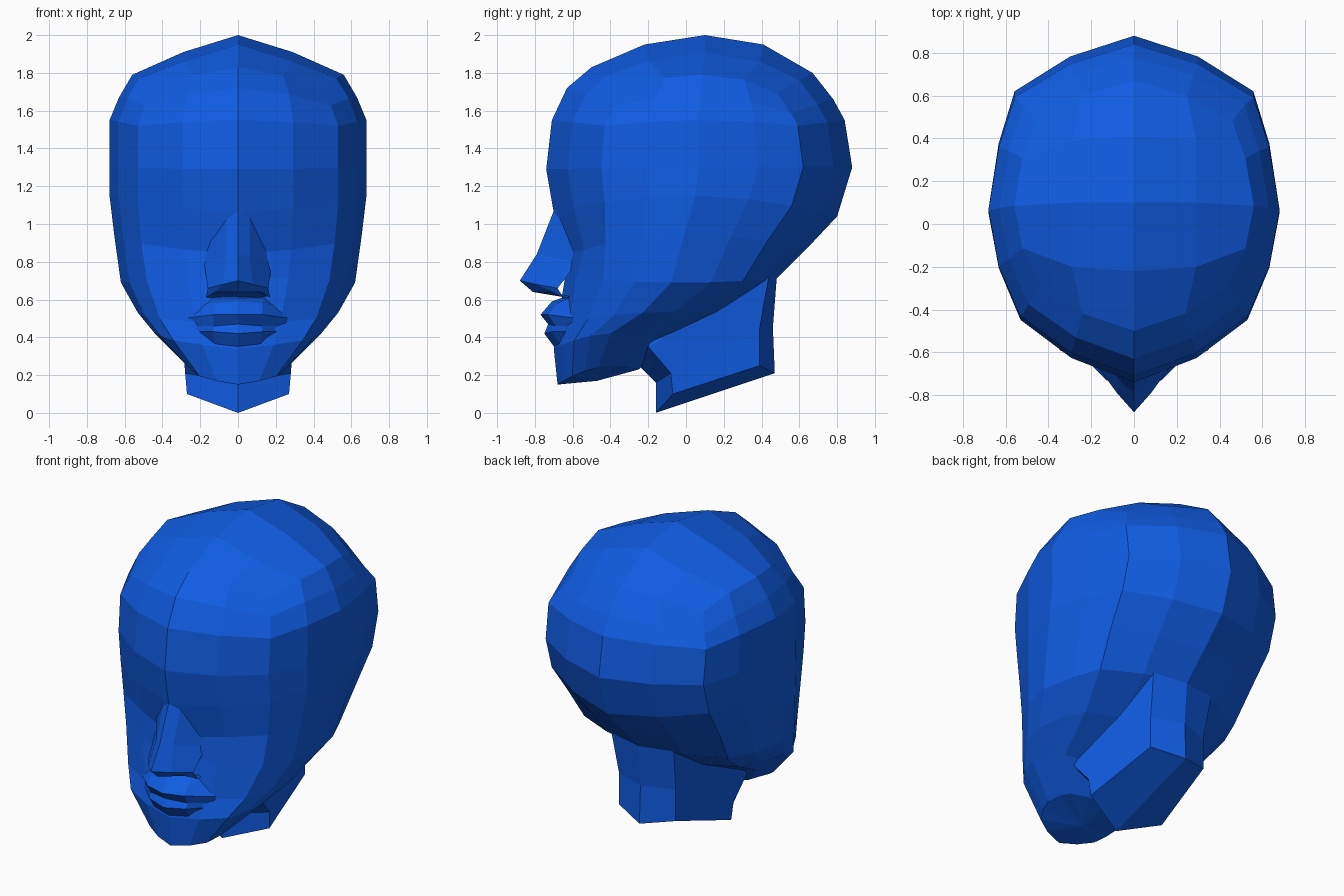
import bpy, bmesh

if "Cube" in bpy.data.objects:
    bpy.data.objects.remove(bpy.data.objects["Cube"])

blue = bpy.data.materials.new("blue")
blue.diffuse_color = (0.005, 0.108, 0.77, 1)
blue.use_nodes = True
blue.node_tree.nodes["Principled BSDF"].inputs["Base Color"].default_value = blue.diffuse_color


def make_object(name, verts, faces, closed=True):
    """Flat-shaded object from points and faces."""
    bm = bmesh.new()
    vs = [bm.verts.new(v) for v in verts]
    for f in faces:
        bm.faces.new([vs[i] for i in f])
    if closed:
        bmesh.ops.recalc_face_normals(bm, faces=bm.faces[:])
    me = bpy.data.meshes.new(name)
    bm.to_mesh(me)
    bm.free()
    me.materials.append(blue)
    ob = bpy.data.objects.new(name, me)
    bpy.context.collection.objects.link(ob)
    return ob


# --- Skull and jaw: loft of tilted rings, 16 points each ---
# outline of a half ring: (share of half width, share of depth), front to back
OUTLINE = [(0, 0), (.43, .07), (.78, .18), (.93, .33), (1, .5),
           (.93, .69), (.82, .84), (.44, .94), (0, 1)]
CORNER = [0, .35, 1, .25, 0, .25, 1, .35, 0]
# front y, front z, half width, side z, back y, back z, corner drop, cheek shift
RINGS = [
    (-.50, 1.83, .56, 1.79, .67, 1.80, .10, 0),
    (-.63, 1.72, .63, 1.67, .78, 1.66, .07, 0),
    (-.71, 1.55, .68, 1.55, .84, 1.55, .03, 0),
    (-.74, 1.29, .68, 1.30, .88, 1.30, 0, 0),
    (-.70, 1.06, .68, 1.15, .80, 1.04, 0, 0),
    (-.66, .84, .655, .94, .64, .87, 0, .03),
    (-.64, .72, .62, .69, .48, .71, 0, -.02),
    (-.68, .47, .53, .53, .22, .53, 0, 0),
    (-.70, .34, .44, .42, -.10, .36, 0, 0),
    (-.68, .15, .26, .24, -.25, .23, 0, 0),
]
verts, faces = [], []
for yf, zf, w, zs, yb, zb, drop, cheek in RINGS:
    half = []
    for k, (u, t) in enumerate(OUTLINE):
        z = zf * (1 - t) * (1 - 2 * t) + zs * 4 * t * (1 - t) + zb * t * (2 * t - 1)
        y = yf + (yb - yf) * t + (cheek if k == 1 else 0)
        half.append((u * w, y, z - drop * CORNER[k]))
    verts += half + [(-x, y, z) for x, y, z in half[7:0:-1]]
for r in range(len(RINGS) - 1):
    for k in range(16):
        n = (k + 1) % 16
        faces.append((r * 16 + k, r * 16 + n, r * 16 + 16 + n, r * 16 + 16 + k))

# crown: 4 x 4 patch closing the top ring
grid = {}
for j in range(5):
    for i in range(-2, 3):
        if j == 0:
            k = abs(i)
        elif j == 4:
            k = 8 - abs(i)
        elif abs(i) == 2:
            k = 2 + j
        else:
            y, z = [(-.22, 1.95), (.10, 2.0), (.41, 1.95)][j - 1]
            grid[i, j] = len(verts)
            verts.append((i * .29, y if i == 0 else .1 + (y - .1) * .94,
                          z - .09 * abs(i)))
            continue
        grid[i, j] = k if i >= 0 else (16 - k) % 16
for j in range(4):
    for i in range(-2, 2):
        faces.append((grid[i, j], grid[i + 1, j], grid[i + 1, j + 1], grid[i, j + 1]))

# underside of the chin, with a middle keel point
keel, last = len(verts), (len(RINGS) - 1) * 16
verts.append((0, -.47, .17))
for k in range(16):
    faces.append((last + k, last + (k + 1) % 16, keel))
make_object("head", verts, faces)


# --- Face details: mirrored strips, rows from top to bottom ---
def face_strip(name, rows):
    pts, quads = [], []
    for row in rows:
        pts += [(-x, y, z) for x, y, z in row[:0:-1]] + list(row)
    n = 2 * len(rows[0]) - 1
    for r in range(len(rows) - 1):
        for c in range(n - 1):
            a = r * n + c
            quads.append((a, a + n, a + n + 1, a + 1))
    return make_object(name, pts, quads, closed=False)


face_strip("nose", [
    [(0, -.70, 1.07), (.06, -.67, 1.03), (.18, -.56, .95)],
    [(0, -.79, .84), (.06, -.74, .83), (.18, -.57, .80)],
    [(0, -.88, .70), (.08, -.79, .68), (.16, -.68, .66)],
    [(0, -.81, .64), (.12, -.71, .64), (.17, -.65, .61)],
    [(0, -.63, .61), (.12, -.62, .61), (.17, -.58, .61)],
])
face_strip("mouth", [
    [(0, -.64, .615), (.14, -.62, .61), (.17, -.57, .60)],
    [(0, -.71, .59), (.13, -.68, .58), (.22, -.58, .56)],
    [(0, -.77, .52), (.13, -.73, .52), (.29, -.57, .50)],
    [(0, -.73, .47), (.13, -.69, .46), (.30, -.56, .46)],
    [(0, -.75, .42), (.13, -.71, .43), (.27, -.57, .43)],
    [(0, -.69, .34), (.12, -.66, .35), (.18, -.60, .37)],
])

# --- Neck: six-sided loft, slanted and keeled at the bottom ---
NECK = [
    [(0, -.16, 0), (.27, -.07, .10), (.20, .39, .25), (0, .47, .21)],
    [(0, -.16, .16), (.28, -.08, .21), (.20, .39, .45), (0, .46, .45)],
    [(0, -.25, .25), (.29, -.20, .35), (.22, .44, .73), (0, .48, .71)],
    [(0, -.20, .40), (.25, -.15, .50), (.20, .38, .85), (0, .42, .85)],
]
verts, faces = [], []
for row in NECK:
    verts += row + [(-x, y, z) for x, y, z in row[2:0:-1]]
for r in range(3):
    for k in range(6):
        n = (k + 1) % 6
        faces.append((r * 6 + k, r * 6 + n, r * 6 + 6 + n, r * 6 + 6 + k))
for b in (0, 18):
    faces += [(b, b + 1, b + 2, b + 3), (b, b + 3, b + 4, b + 5)]
make_object("neck", verts, faces)
